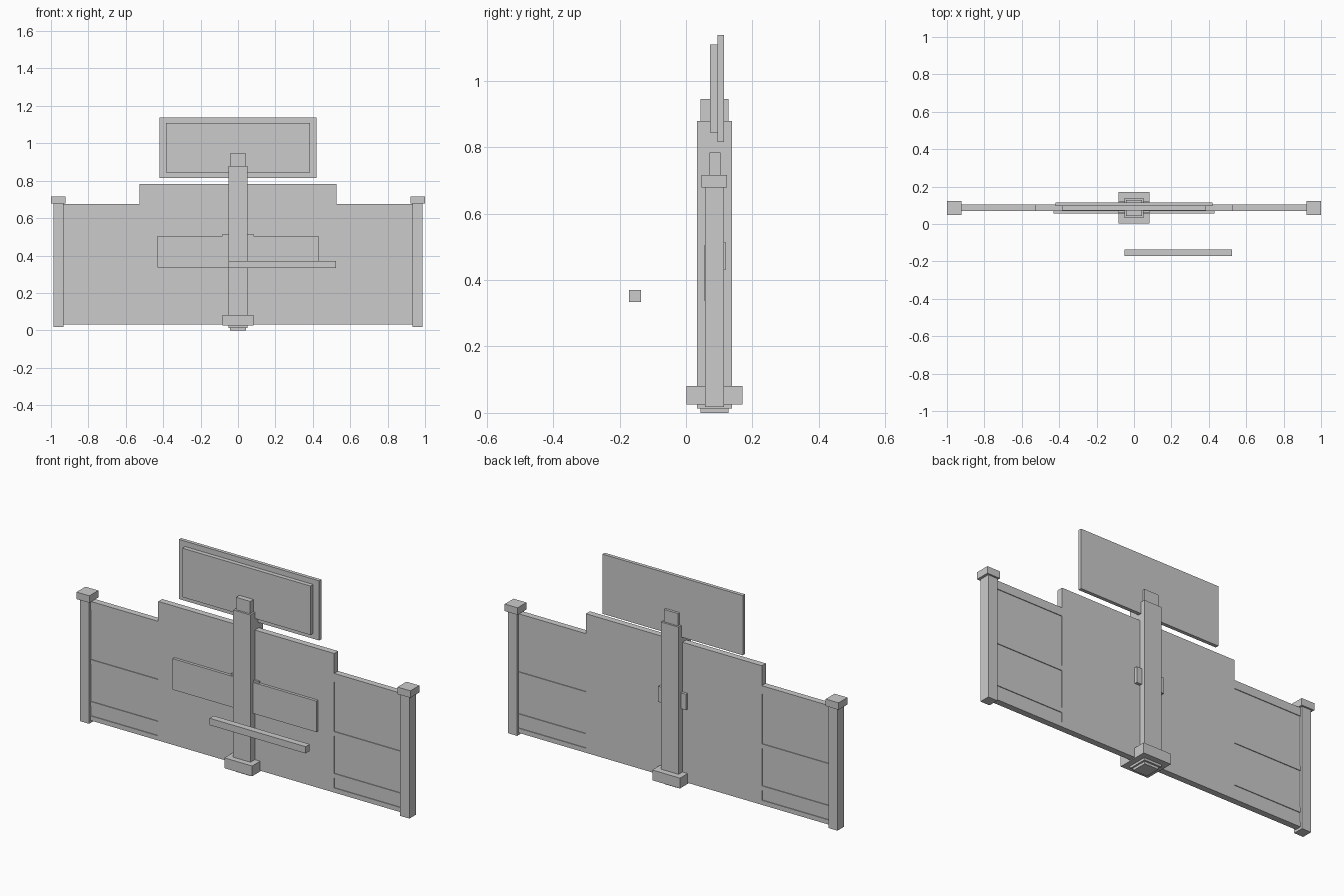
import bpy


def box(name, x, y, z):
    """Axis-aligned box from (min, max) ranges."""
    bpy.ops.mesh.primitive_cube_add(size=1)
    o = bpy.context.object
    o.name = name
    for i, (a, b) in enumerate((x, y, z)):
        o.location[i] = (a + b) / 2
        o.scale[i] = b - a
    bpy.ops.object.transform_apply(location=True, rotation=False, scale=True)
    return o


def sides(name, x, y, z):
    """The same box on the right and mirrored on the left."""
    box(name + "_right", x, y, z)
    box(name + "_left", (-x[1], -x[0]), y, z)


# Central post: slim core, square shaft and wide foot
box("post_core", (-0.042, 0.042), (0.044, 0.128), (0.0, 0.945))
box("post_shaft", (-0.052, 0.052), (0.033, 0.138), (0.013, 0.878))
box("post_foot", (-0.083, 0.083), (0.002, 0.170), (0.025, 0.081))

# Tall centre panel
box("centre_panel", (-0.527, 0.527), (0.070, 0.104), (0.03, 0.783))

# Lower side panels, slightly recessed between flush rails
sides("side_panel", (0.527, 0.935), (0.074, 0.100), (0.03, 0.67))
for rail, z in (("top", (0.63, 0.675)), ("middle", (0.335, 0.36)),
                ("lower", (0.108, 0.133)), ("bottom", (0.03, 0.055))):
    sides("side_rail_" + rail, (0.527, 0.935), (0.070, 0.104), z)

# End posts with caps
sides("end_post", (0.932, 0.987), (0.057, 0.114), (0.017, 0.69))
sides("end_post_cap", (0.923, 1.0), (0.047, 0.123), (0.678, 0.716))

# Board on the front and the block clamping it to the post
box("front_board", (-0.431, 0.431), (0.055, 0.072), (0.337, 0.505))
box("clamp_block", (-0.083, 0.083), (0.060, 0.119), (0.43, 0.515))

# Sign at the top: backing plate and raised face
box("sign_backing", (-0.42, 0.42), (0.095, 0.114), (0.815, 1.138))
box("sign_face", (-0.384, 0.384), (0.072, 0.096), (0.844, 1.109))

# Loose bar in front
box("front_bar", (-0.05, 0.525), (-0.171, -0.136), (0.333, 0.37))
